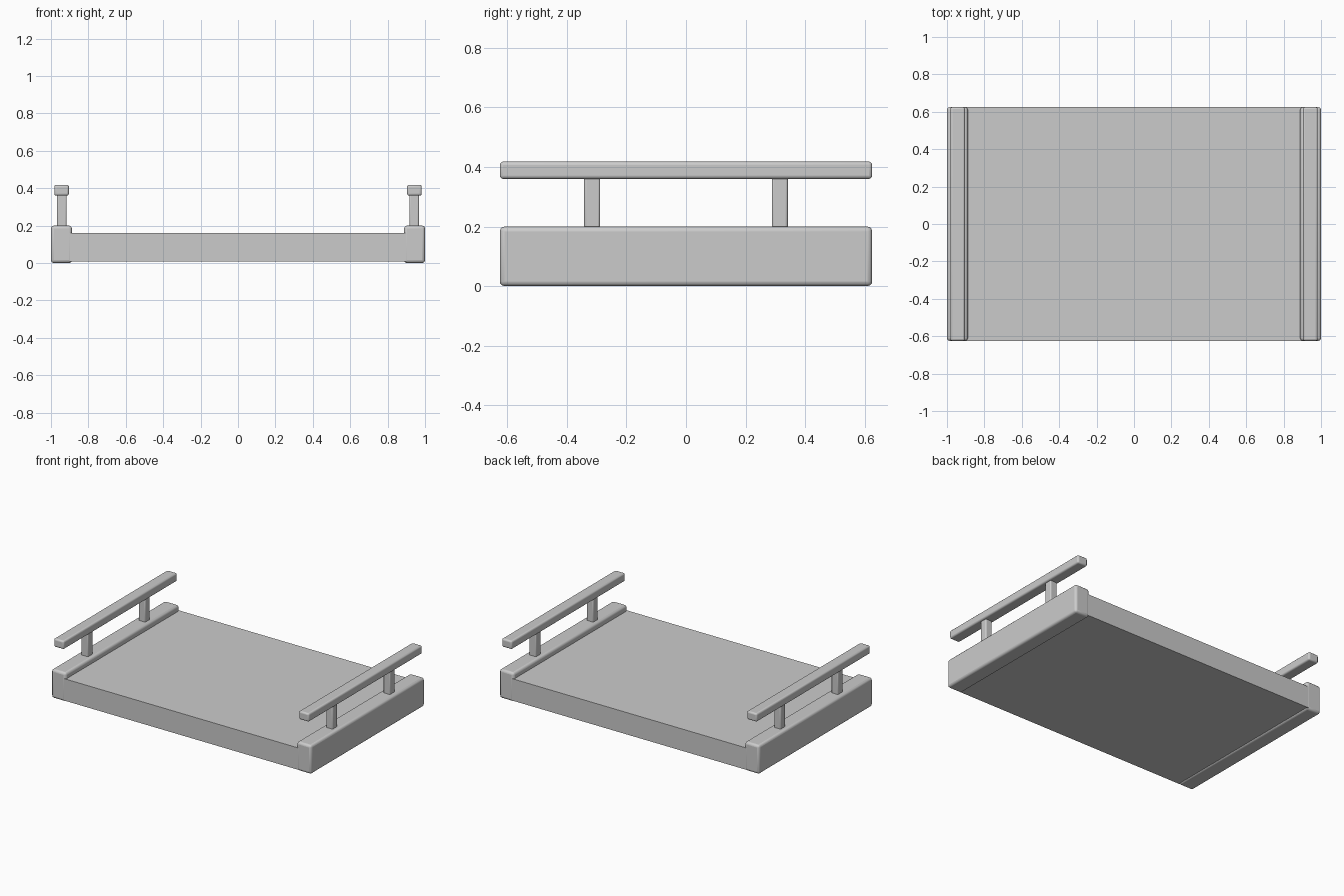
import bpy

if "Cube" in bpy.data.objects:
    bpy.data.objects.remove(bpy.data.objects["Cube"])


def box(name, x, y, z, bevel=0.0):
    """Box from (min, max) ranges, with optional rounded edges."""
    bpy.ops.mesh.primitive_cube_add(
        size=1, location=[(r[0] + r[1]) / 2 for r in (x, y, z)])
    ob = bpy.context.object
    ob.name = name
    ob.scale = [r[1] - r[0] for r in (x, y, z)]
    bpy.ops.object.transform_apply(location=False, rotation=False, scale=True)
    if bevel:
        mod = ob.modifiers.new("rounded_edges", 'BEVEL')
        mod.width = bevel
        mod.segments = 3
        bpy.ops.object.shade_smooth_by_angle()
    return ob


# flat tray panel, slightly raised off the floor
box("tray_panel", (-0.9, 0.9), (-0.625, 0.625), (0.008, 0.16))

for side, s in (("left", -1), ("right", 1)):
    def span(a, b):
        return tuple(sorted((s * a, s * b)))

    # thick end block
    box(side + "_end_block", span(0.888, 1.0), (-0.625, 0.625), (0, 0.2), 0.016)
    # handle bar on two posts
    box(side + "_handle_bar", span(0.904, 0.982), (-0.625, 0.625), (0.36, 0.418), 0.011)
    for end, y in (("front", -0.315), ("back", 0.315)):
        box(f"{side}_{end}_handle_post", span(0.916, 0.968),
            (y - 0.027, y + 0.027), (0.18, 0.38), 0.008)
